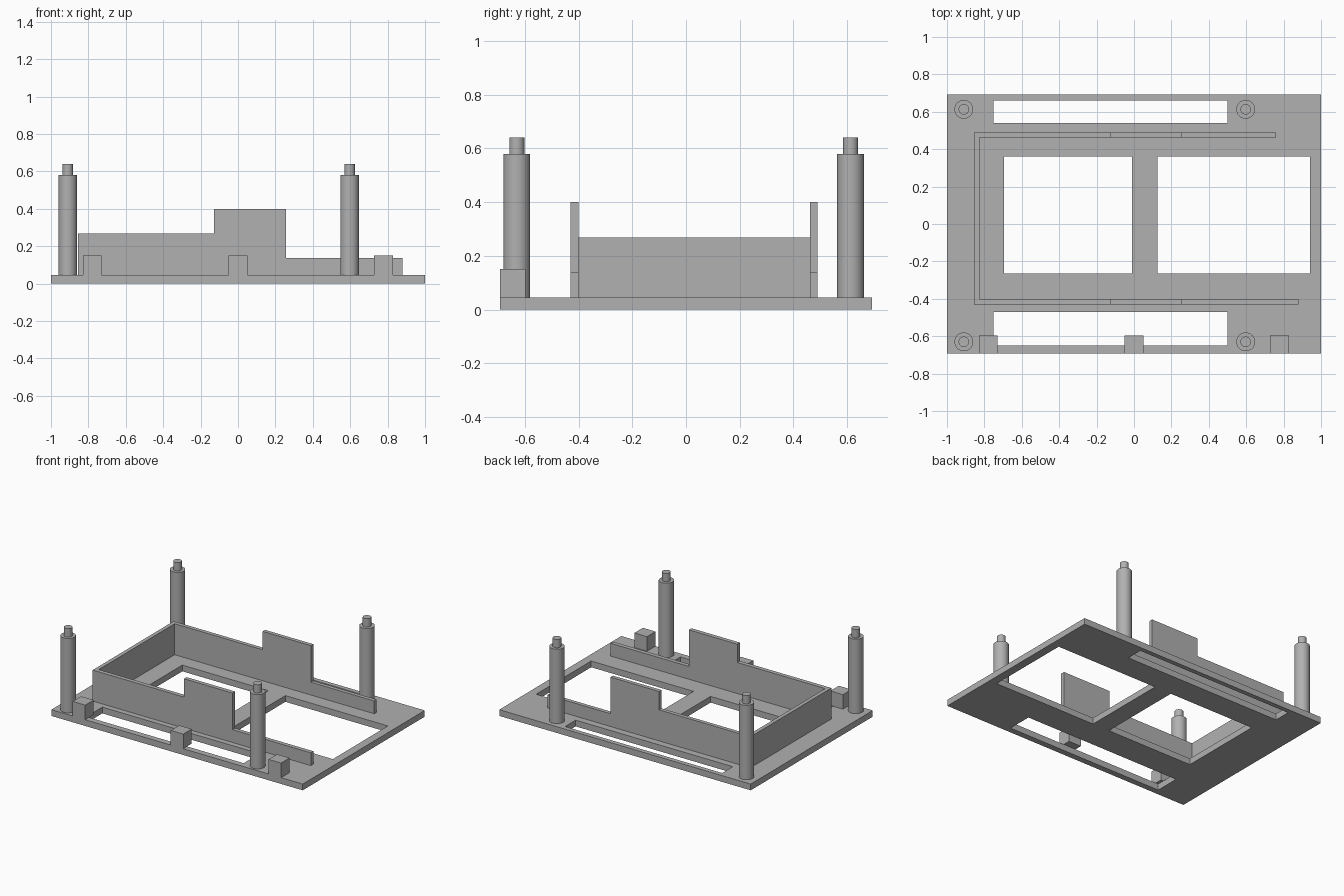
import bpy
import bmesh
from mathutils import Matrix, Vector

default = bpy.data.objects.get("Cube")
if default:
    bpy.data.objects.remove(default, do_unlink=True)

grey = bpy.data.materials.new("plain grey")
grey.use_nodes = True
COLOR = (0.44, 0.44, 0.44, 1)
grey.diffuse_color = COLOR
grey.node_tree.nodes["Principled BSDF"].inputs["Base Color"].default_value = COLOR

BASE = 0.045      # plate thickness
HALF_Y = 0.693    # half depth of plate


def add_object(name, bm):
    bmesh.ops.recalc_face_normals(bm, faces=bm.faces)
    mesh = bpy.data.meshes.new(name)
    bm.to_mesh(mesh)
    bm.free()
    mesh.materials.append(grey)
    obj = bpy.data.objects.new(name, mesh)
    bpy.context.collection.objects.link(obj)
    return obj


def add_box(bm, x0, x1, y0, y1, z0, z1):
    size = Matrix.Diagonal((x1 - x0, y1 - y0, z1 - z0, 1))
    mid = Vector((x0 + x1, y0 + y1, z0 + z1)) / 2
    bmesh.ops.create_cube(bm, size=1, matrix=Matrix.Translation(mid) @ size)


def box(name, *bounds):
    bm = bmesh.new()
    add_box(bm, *bounds)
    return add_object(name, bm)


def extruded_wall(name, profile, y0, y1):
    """Extrude an (x, z) outline along y."""
    bm = bmesh.new()
    face = bm.faces.new([bm.verts.new((x, y0, z)) for x, z in profile])
    new = bmesh.ops.extrude_face_region(bm, geom=[face])["geom"]
    verts = [v for v in new if isinstance(v, bmesh.types.BMVert)]
    bmesh.ops.translate(bm, verts=verts, vec=(0, y1 - y0, 0))
    return add_object(name, bm)


def post(name, x, y):
    """Stepped round post, spun from a half profile."""
    bm = bmesh.new()
    profile = [(0, BASE), (0.05, BASE), (0.05, 0.58), (0.028, 0.58), (0.028, 0.64), (0, 0.64)]
    verts = [bm.verts.new((x + r, y, z)) for r, z in profile]
    edges = [bm.edges.new(pair) for pair in zip(verts, verts[1:])]
    bmesh.ops.spin(bm, geom=verts + edges, cent=(x, y, 0), axis=(0, 0, 1),
                   angle=6.2831853, steps=40, use_duplicate=False)
    bmesh.ops.remove_doubles(bm, verts=bm.verts, dist=0.0005)
    obj = add_object(name, bm)
    bpy.ops.object.select_all(action="DESELECT")
    obj.select_set(True)
    bpy.context.view_layer.objects.active = obj
    bpy.ops.object.shade_smooth_by_angle()


# Base plate with two long slots and two large windows
plate = box("base_plate", -1, 1, -HALF_Y, HALF_Y, 0, BASE)
bm = bmesh.new()
for x0, x1, y0, y1 in [(-0.75, 0.5, 0.54, 0.66), (-0.75, 0.5, -0.65, -0.47),
                       (-0.695, -0.01, -0.265, 0.36), (0.125, 0.94, -0.265, 0.36)]:
    add_box(bm, x0, x1, y0, y1, -0.1, 0.2)
cutter = add_object("opening_cutter", bm)
cutter.hide_render = True
cut = plate.modifiers.new("openings", "BOOLEAN")
cut.operation = "DIFFERENCE"
cut.solver = "EXACT"
cut.object = cutter
bpy.context.view_layer.update()
result = bpy.data.meshes.new_from_object(
    plate.evaluated_get(bpy.context.evaluated_depsgraph_get()))
plate.modifiers.clear()
plate.data = result
bpy.data.objects.remove(cutter, do_unlink=True)

# Three-sided enclosure, with a raised tab on the front and back walls
WALL_X, WALL_TOP, RAIL_TOP, TAB_TOP = -0.855, 0.268, 0.137, 0.4
for name, end, y0, y1 in [("front_wall", 0.88, -0.43, -0.4),
                          ("back_wall", 0.76, 0.462, 0.49)]:
    outline = [(WALL_X, BASE), (end, BASE), (end, RAIL_TOP), (0.257, RAIL_TOP),
               (0.257, TAB_TOP), (-0.128, TAB_TOP), (-0.128, WALL_TOP), (WALL_X, WALL_TOP)]
    extruded_wall(name, outline, y0, y1)
box("right_wall", WALL_X, WALL_X + 0.028, -0.4, 0.462, BASE, WALL_TOP)

# Corner posts with locating pins
for side, x in (("right", -0.91), ("left", 0.597)):
    for end, y in (("front", -0.63), ("back", 0.613)):
        post(f"{end}_{side}_post", x, y)

# Stop blocks along the front edge
for side, x in (("right", -0.78), ("middle", 0), ("left", 0.778)):
    box(f"{side}_stop_block", x - 0.05, x + 0.05, -HALF_Y, -0.597, BASE, 0.15)
